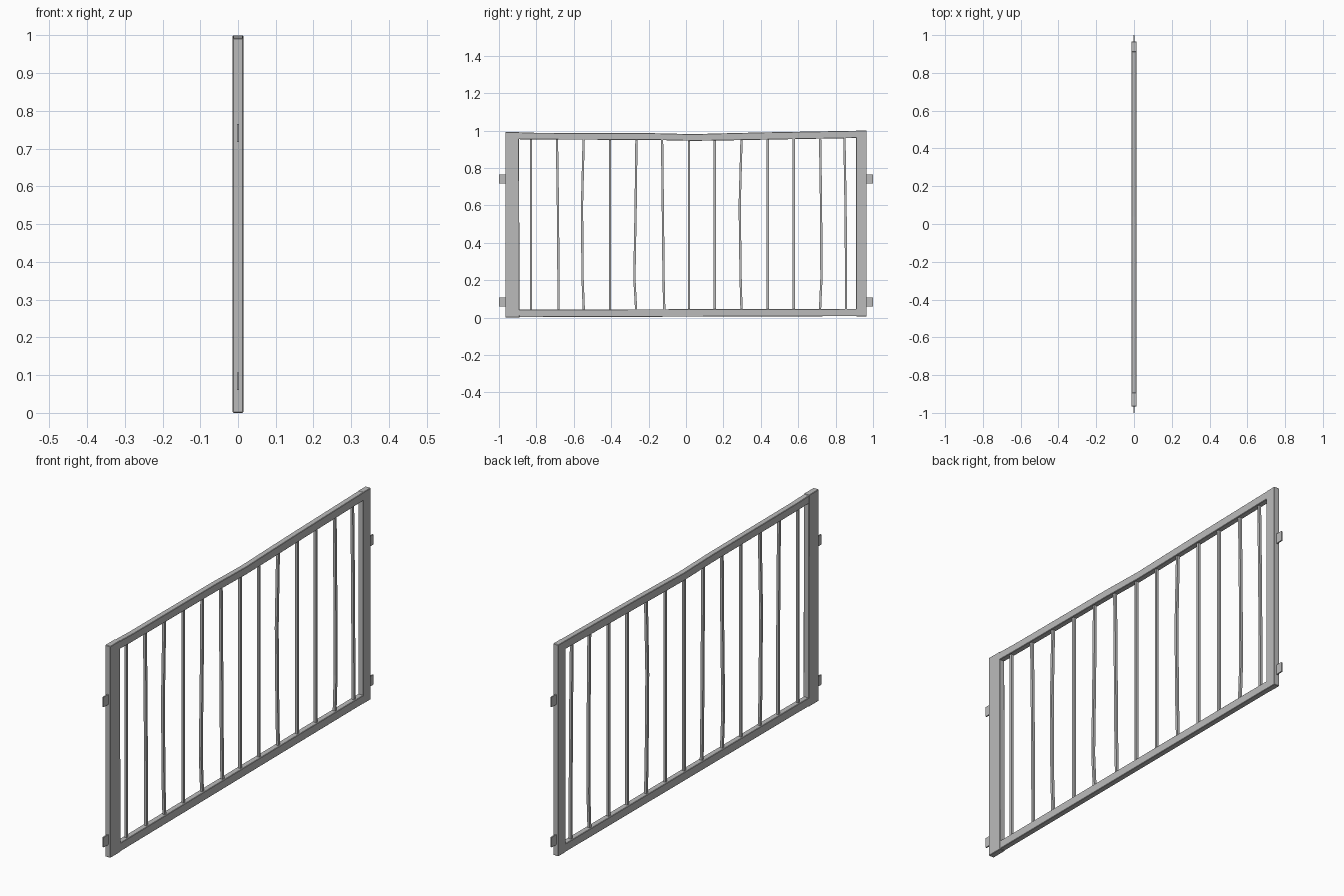
import bpy
import bmesh

cube = bpy.data.objects.get("Cube")
if cube:
    bpy.data.objects.remove(cube, do_unlink=True)

metal = bpy.data.materials.new("grey metal")
metal.use_nodes = True
grey = (0.5, 0.5, 0.5, 1)
metal.diffuse_color = grey
metal.node_tree.nodes["Principled BSDF"].inputs["Base Color"].default_value = grey


def loft(name, sections, bevel=0.0):
    """Join a row of four-cornered sections into a closed solid."""
    bm = bmesh.new()
    rings = [[bm.verts.new(p) for p in s] for s in sections]
    for a, b in zip(rings, rings[1:]):
        for i in range(4):
            j = (i + 1) % 4
            bm.faces.new((a[i], a[j], b[j], b[i]))
    bm.faces.new(rings[0])
    bm.faces.new(rings[-1])
    bmesh.ops.recalc_face_normals(bm, faces=bm.faces)
    mesh = bpy.data.meshes.new(name)
    bm.to_mesh(mesh)
    bm.free()
    mesh.materials.append(metal)
    obj = bpy.data.objects.new(name, mesh)
    bpy.context.collection.objects.link(obj)
    if bevel:
        mod = obj.modifiers.new("worn edges", "BEVEL")
        mod.width = bevel
        mod.segments = 1
    return obj


def upright(name, path, half_x, bevel=0.0):
    # path points: height, lower y, upper y
    return loft(name, [[(-half_x, a, z), (half_x, a, z), (half_x, b, z), (-half_x, b, z)]
                       for z, a, b in path], bevel)


def rail(name, path, half_x):
    # path points: y, bottom, top
    return loft(name, [[(-half_x, y, a), (half_x, y, a), (half_x, y, b), (-half_x, y, b)]
                       for y, a, b in path], 0.002)


# Outer frame
upright("wide_post", [(0, -0.966, -0.89), (0.993, -0.966, -0.893)], 0.014, 0.002)
upright("narrow_post", [(0.007, 0.91, 0.966), (1, 0.91, 0.966)], 0.014, 0.002)
rail("top_rail", [(-0.96, 0.955, 0.993), (-0.8, 0.952, 0.988), (-0.18, 0.95, 0.986),
                  (0.04, 0.945, 0.981), (0.19, 0.947, 0.985), (0.4, 0.951, 0.99),
                  (0.96, 0.961, 1.0)], 0.0135)
rail("bottom_rail", [(-0.96, 0.002, 0.042), (0.0, 0.005, 0.045), (0.96, 0.008, 0.047)], 0.0135)

# Upright bars, with the bends of the damaged ones as y offsets from the foot up
bends = {
    1: (0.003, 0.003, 0, -0.005),
    2: (0.004, -0.003, -0.006, 0.003),
    4: (0.003, -0.007, 0, 0.004),
    5: (0.004, 0, -0.004, -0.008),
    8: (0.006, 0.001, -0.004, 0.006),
    11: (-0.004, 0.004, 0.002, -0.003),
    12: (0.003, 0.003, 0, -0.006),
}
bar_y = [-0.829, -0.685, -0.55, -0.406, -0.269, -0.12, 0.016,
         0.154, 0.291, 0.437, 0.576, 0.72, 0.853]
for i, y in enumerate(bar_y):
    heights = (0.03, 0.21, 0.6, 0.96)
    offsets = bends.get(i, (0, 0, 0, 0))
    upright(f"bar_{i + 1}", [(z, y + d - 0.006, y + d + 0.006)
                             for z, d in zip(heights, offsets)], 0.006)

# Hinge tabs on both ends
for side, end in ((-1, "front"), (1, "back")):
    for z, level in ((0.06, "lower"), (0.718, "upper")):
        inner, outer = sorted((side * 0.95, side * 1.0))
        upright(f"{end}_{level}_tab", [(z, inner, outer), (z + 0.047, inner, outer)], 0.003)
